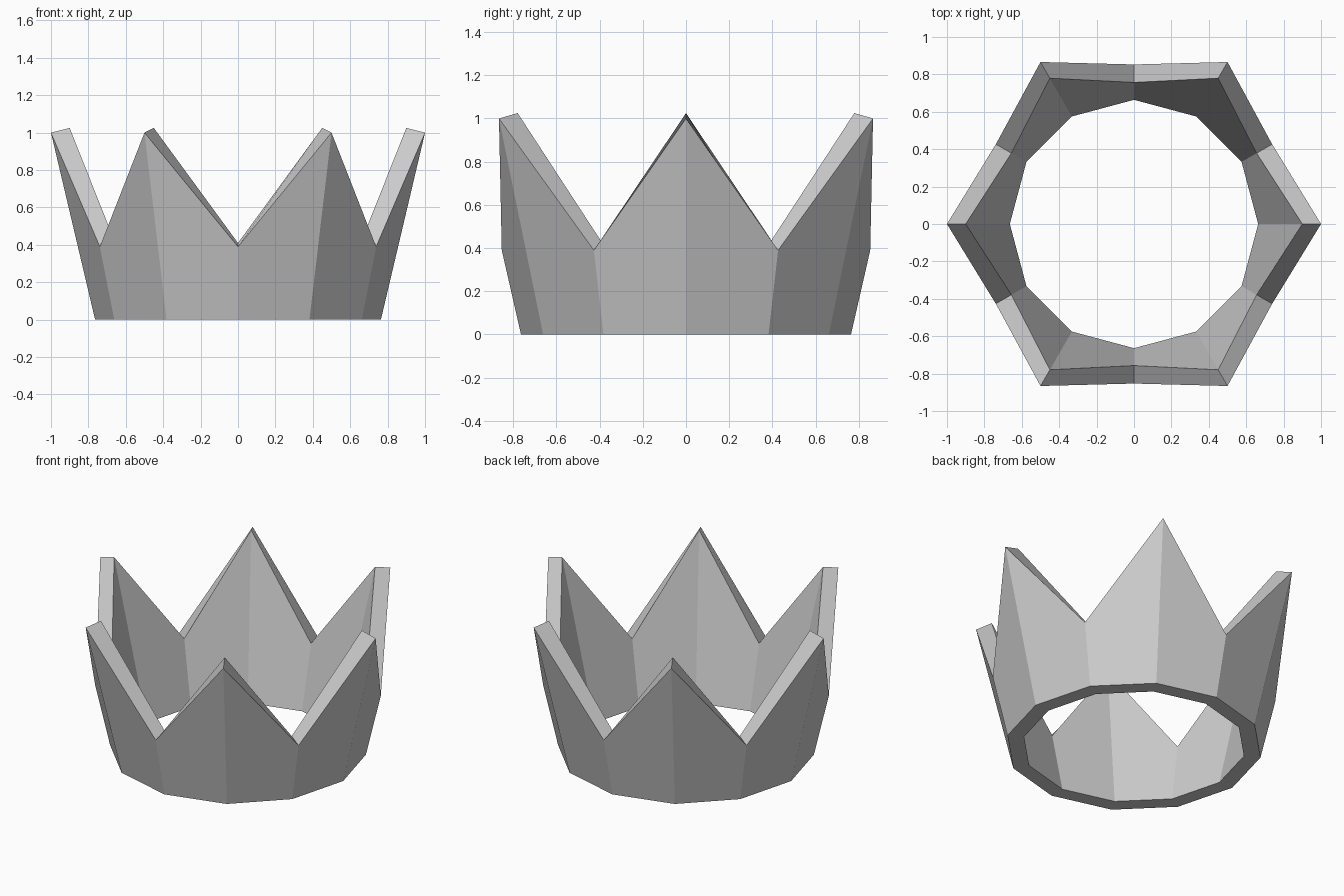
import bpy, bmesh
from math import sin, cos, radians

cube = bpy.data.objects.get("Cube")
if cube:
    bpy.data.objects.remove(cube, do_unlink=True)

# Plain grey material
grey = bpy.data.materials.new("grey")
grey.use_nodes = True
colour = (0.6, 0.6, 0.6, 1)
grey.diffuse_color = colour
grey.node_tree.nodes["Principled BSDF"].inputs["Base Color"].default_value = colour

SIDES = 12
# Wall cross-sections as (radius, height): outer bottom, outer top, inner top, inner bottom
PEAK = [(0.764, 0), (1.0, 1.0), (0.90, 1.025), (0.664, 0)]
VALLEY = [(0.764, 0), (0.853, 0.39), (0.757, 0.41), (0.664, 0)]

# Alternate peak and valley sections around the ring, then bridge them
bm = bmesh.new()
rings = []
for i in range(SIDES):
    a = radians(360 / SIDES * i)
    section = VALLEY if i % 2 else PEAK
    rings.append([bm.verts.new((r * cos(a), r * sin(a), z)) for r, z in section])
for i, ring in enumerate(rings):
    following = rings[(i + 1) % SIDES]
    for j in range(4):
        k = (j + 1) % 4
        bm.faces.new((ring[j], following[j], following[k], ring[k]))
bmesh.ops.recalc_face_normals(bm, faces=bm.faces)

mesh = bpy.data.meshes.new("crown")
bm.to_mesh(mesh)
bm.free()
mesh.materials.append(grey)
crown = bpy.data.objects.new("crown", mesh)
bpy.context.collection.objects.link(crown)
